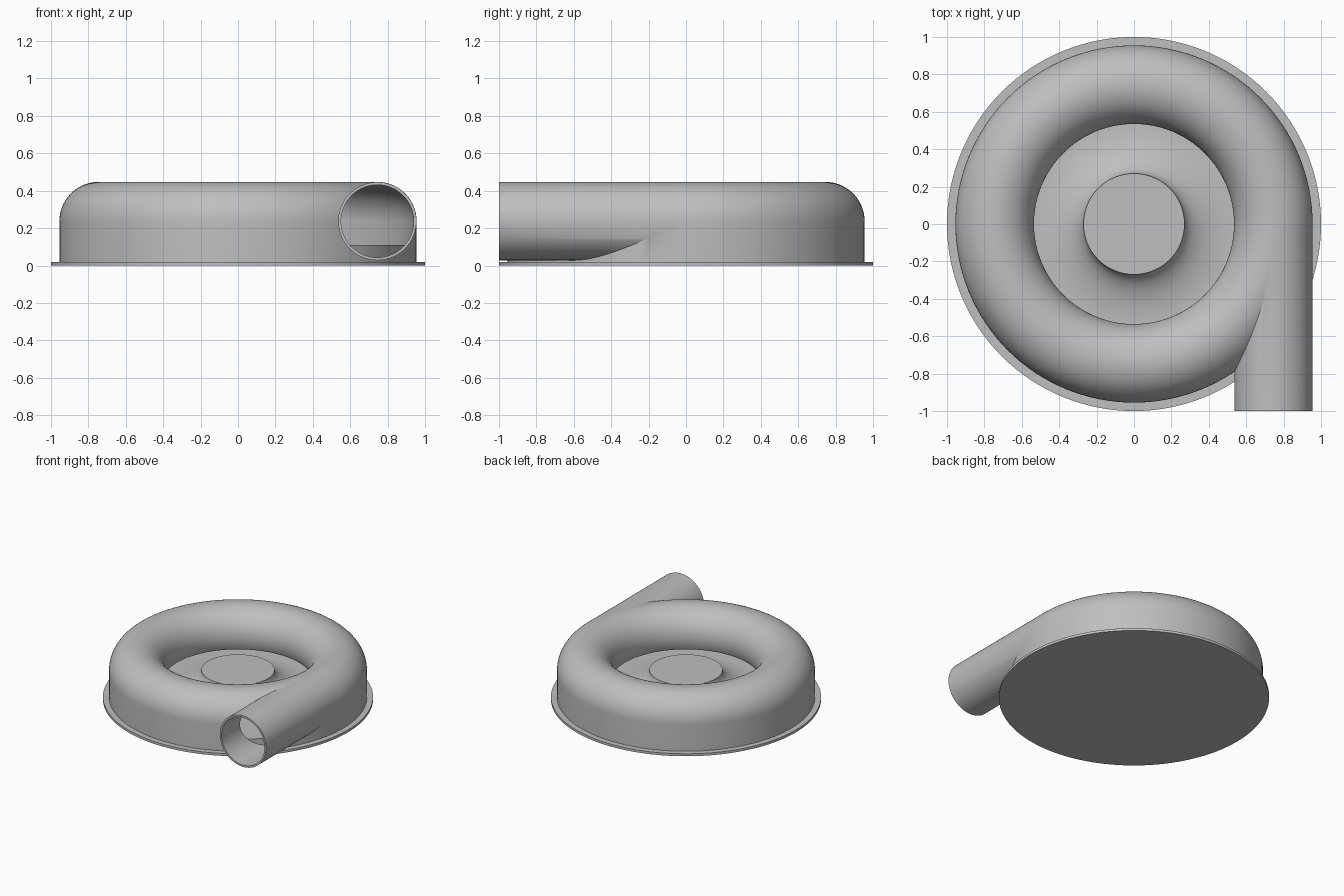
import bpy, bmesh, math
from mathutils import Matrix

if "Cube" in bpy.data.objects:
    bpy.data.objects.remove(bpy.data.objects["Cube"], do_unlink=True)

RING, TUBE, MID = 0.745, 0.21, 0.237   # scroll centre radius, tube radius, centre height
WALL = 0.015
FLOOR = 0.11
SEGMENTS = 128

grey = bpy.data.materials.new("light_grey")
grey.use_nodes = True
colour = (0.52, 0.52, 0.52, 1)
grey.diffuse_color = colour
grey.node_tree.nodes["Principled BSDF"].inputs["Base Color"].default_value = colour


def finish(name, bm):
    """Turn a bmesh into a grey object."""
    bmesh.ops.remove_doubles(bm, verts=bm.verts, dist=1e-5)
    bmesh.ops.recalc_face_normals(bm, faces=bm.faces)
    mesh = bpy.data.meshes.new(name)
    bm.to_mesh(mesh)
    bm.free()
    mesh.materials.append(grey)
    obj = bpy.data.objects.new(name, mesh)
    bpy.context.collection.objects.link(obj)
    return obj


def lathe(name, profile):
    """Revolve a closed (radius, height) outline about z."""
    bm = bmesh.new()
    loops = []
    for i in range(SEGMENTS):
        a = math.tau * i / SEGMENTS
        loops.append([bm.verts.new((r * math.cos(a), r * math.sin(a), z)) for r, z in profile])
    n = len(profile)
    for i in range(SEGMENTS):
        one, two = loops[i], loops[(i + 1) % SEGMENTS]
        for j in range(n):
            k = (j + 1) % n
            if profile[j][0] == 0 and profile[k][0] == 0:
                continue
            if profile[j][0] == 0:
                bm.faces.new((one[j], two[k], one[k]))
            elif profile[k][0] == 0:
                bm.faces.new((one[j], two[j], one[k]))
            else:
                bm.faces.new((one[j], two[j], two[k], one[k]))
    return finish(name, bm)


def rod(name, radius, y0, y1):
    """Cylinder along y on the outlet axis."""
    bm = bmesh.new()
    place = Matrix.Translation((RING, (y0 + y1) / 2, MID)) @ Matrix.Rotation(math.pi / 2, 4, 'X')
    bmesh.ops.create_cone(bm, cap_ends=True, segments=96, radius1=radius, radius2=radius,
                          depth=y1 - y0, matrix=place)
    return finish(name, bm)


def select(obj):
    bpy.ops.object.select_all(action='DESELECT')
    obj.select_set(True)
    bpy.context.view_layer.objects.active = obj


def combine(obj, other, operation):
    mod = obj.modifiers.new("combine", 'BOOLEAN')
    mod.operation, mod.solver, mod.object = operation, 'EXACT', other
    select(obj)
    bpy.ops.object.modifier_apply(modifier=mod.name)
    bpy.data.objects.remove(other, do_unlink=True)


def smooth(obj):
    select(obj)
    bpy.ops.object.shade_smooth_by_angle(angle=math.radians(30))


def scroll_arc(radius, steps=48, sweep=math.radians(207)):
    return [(RING + radius * math.cos(sweep * i / steps),
             MID + radius * math.sin(sweep * i / steps)) for i in range(steps + 1)]


# Scroll housing: solid ring plus outlet pipe, then hollowed out
outer = scroll_arc(TUBE)
housing = lathe("scroll_housing", [(RING + TUBE, 0.01)] + outer + [(outer[-1][0], 0.01)])
combine(housing, rod("outlet_pipe", TUBE - 0.001, -1.0, -0.04), 'UNION')

inner = scroll_arc(TUBE - WALL)
hollow = lathe("scroll_hollow", [(RING + TUBE - WALL, -0.05)] + inner
               + [(0.5, inner[-1][1]), (0.5, -0.05)])
combine(housing, hollow, 'DIFFERENCE')
combine(housing, rod("outlet_bore", TUBE - WALL - 0.001, -1.1, -0.06), 'DIFFERENCE')
smooth(housing)

# Raised floor with a concave flared hub
flare = [(0.54 - 0.27 * math.sin(t), 0.24 - (0.24 - FLOOR) * math.cos(t))
         for t in (math.pi / 2 * i / 24 for i in range(25))]
hub = lathe("flared_hub_floor", [(0, 0.01), (0.939, 0.01), (0.939, FLOOR)] + flare + [(0, 0.24)])
smooth(hub)

# Base flange
flange = lathe("base_flange", [(0, 0), (1, 0), (1, 0.02), (0, 0.02)])
smooth(flange)
